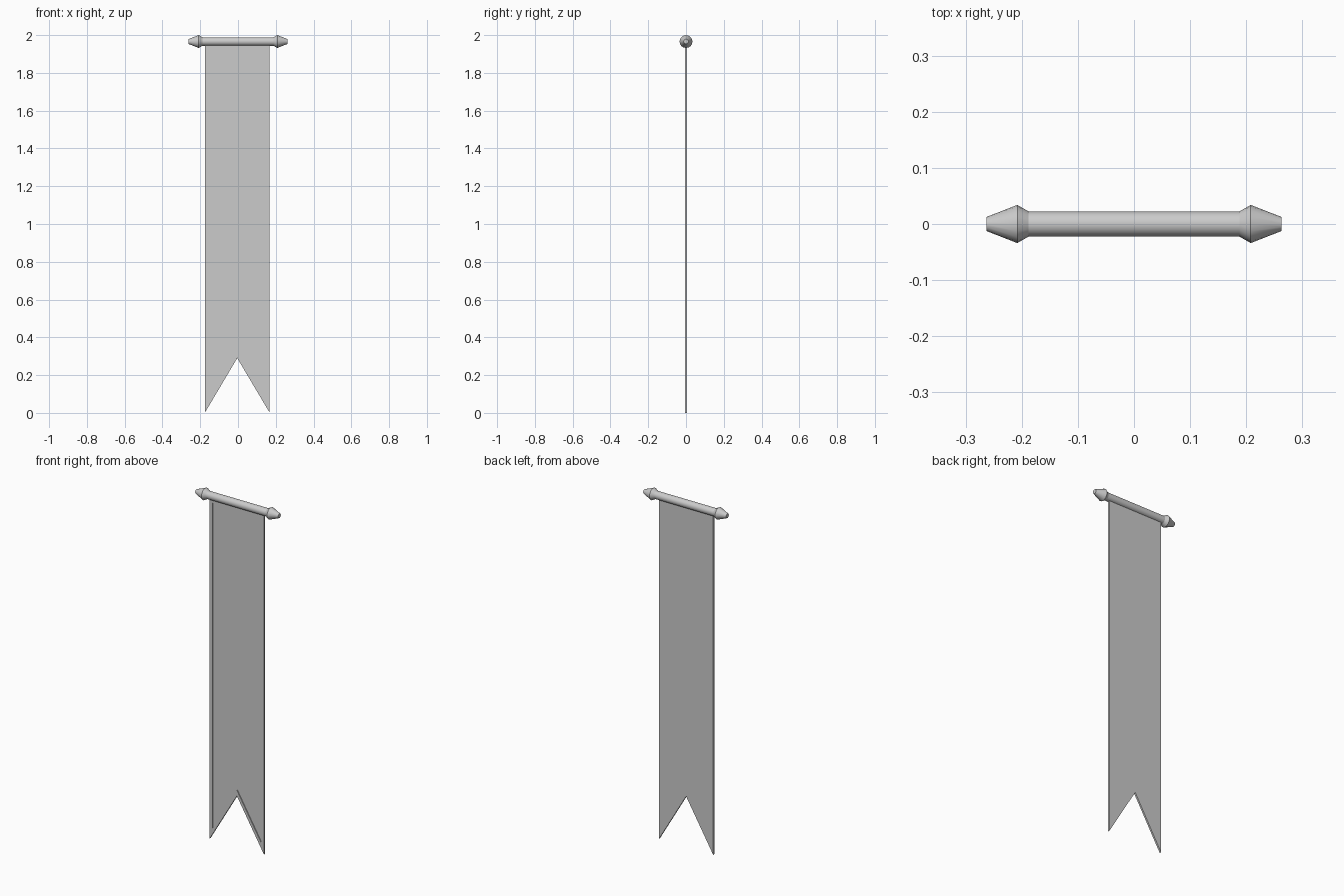
import bpy, bmesh, math

if "Cube" in bpy.data.objects:
    bpy.data.objects.remove(bpy.data.objects["Cube"])

SIDES = 16
ROD_Z = 1.966


def finish(name, bm):
    bmesh.ops.recalc_face_normals(bm, faces=list(bm.faces))
    mesh = bpy.data.meshes.new(name)
    bm.to_mesh(mesh)
    bm.free()
    ob = bpy.data.objects.new(name, mesh)
    bpy.context.collection.objects.link(ob)
    return ob


def lathe_x(name, profile):
    """Capped solid turned about the x axis from (x, radius) points."""
    bm = bmesh.new()
    rings = []
    for x, r in profile:
        rings.append([bm.verts.new((x, r * math.cos(2 * math.pi * i / SIDES),
                                    ROD_Z + r * math.sin(2 * math.pi * i / SIDES)))
                      for i in range(SIDES)])
    for a, b in zip(rings, rings[1:]):
        for i in range(SIDES):
            j = (i + 1) % SIDES
            bm.faces.new((a[i], a[j], b[j], b[i]))
    bm.faces.new(rings[0])
    bm.faces.new(rings[-1])
    ob = finish(name, bm)
    bpy.ops.object.select_all(action='DESELECT')
    bpy.context.view_layer.objects.active = ob
    ob.select_set(True)
    bpy.ops.object.shade_smooth_by_angle(angle=math.radians(28))
    return ob


# Hanging rod with a flared, tapering finial at each end
half = [(0.188, 0.0225), (0.208, 0.034), (0.263, 0.0125)]
lathe_x("hanging_rod", [(-x, r) for x, r in reversed(half)] + half)

# Swallow-tailed cloth with a raised border on the front
bm = bmesh.new()
cx, hw, t = -0.004, 0.172, 0.005
outline = [(-hw, 1.946), (-hw, 0.0), (0, 0.29), (hw, 0.0), (hw, 1.946)]
fv = [bm.verts.new((cx + x, -t, z)) for x, z in outline]
bv = [bm.verts.new((cx + x, t, z)) for x, z in outline]
front = bm.faces.new(fv)
bm.faces.new(bv[::-1])
n = len(outline)
for i in range(n):
    j = (i + 1) % n
    bm.faces.new((fv[j], fv[i], bv[i], bv[j]))
bm.normal_update()

# Recessed front panel
bmesh.ops.inset_region(bm, faces=[front], thickness=0.017, use_even_offset=True)
panel = bmesh.ops.extrude_discrete_faces(bm, faces=[front])["faces"][0]
bmesh.ops.translate(bm, verts=list(panel.verts), vec=(0, 0.005, 0))
finish("banner_cloth", bm)
